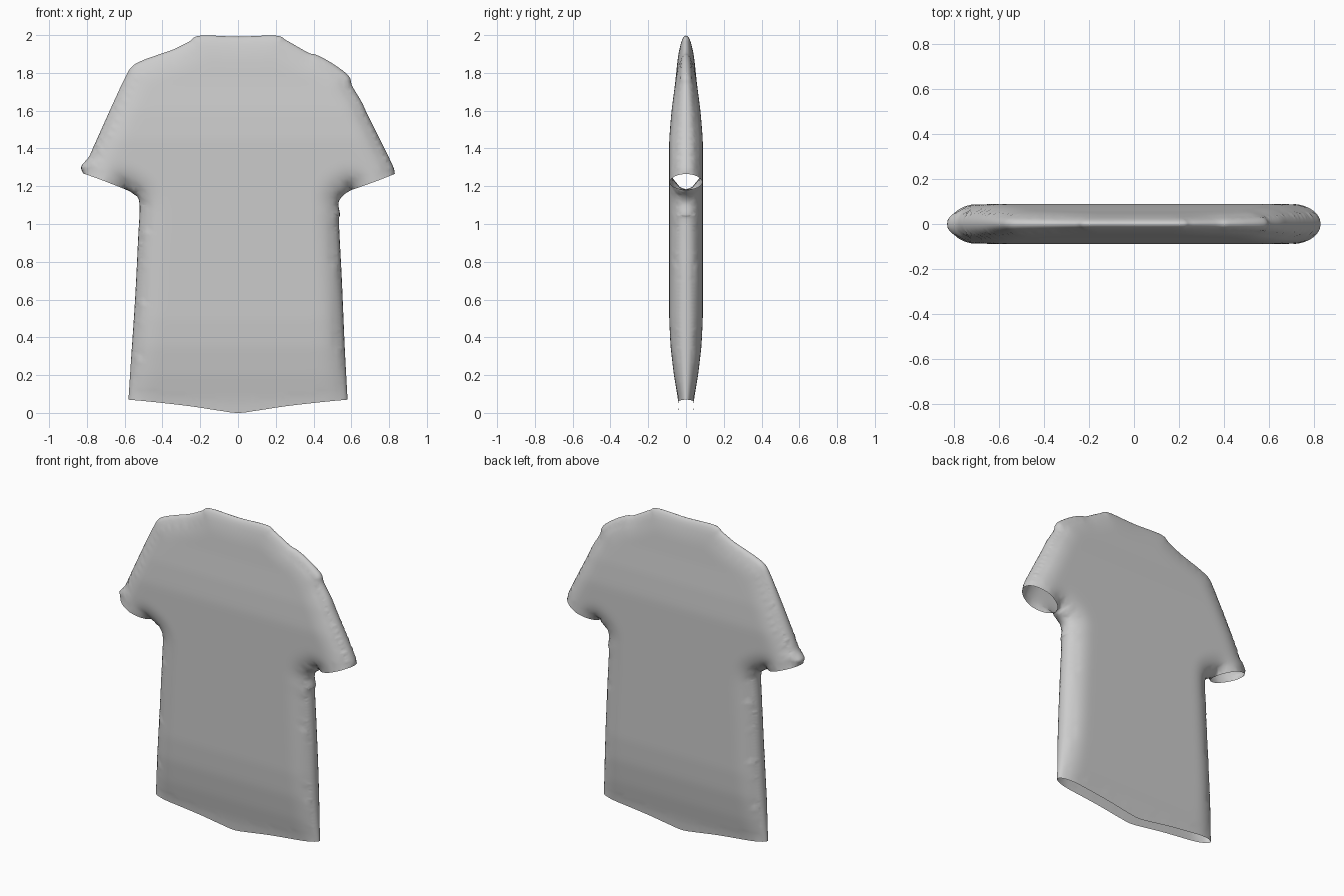
import bpy, bmesh, math
from mathutils import Vector, kdtree
from mathutils.geometry import delaunay_2d_cdt

if "Cube" in bpy.data.objects:
    bpy.data.objects.remove(bpy.data.objects["Cube"])

STEP = 0.01      # outline sampling
ROUND = 0.14     # distance over which the cloth rounds off at a seam
HALF = 0.089     # greatest half thickness

# Outline of the flat shirt (x, z), counter-clockwise
hem = [(-.58, .07), (-.45, .058), (-.25, .035), (-.1, .012), (0, 0),
       (.1, .012), (.25, .035), (.45, .058), (.58, .07)]
right_side = [(.58, .07), (.565, .35), (.55, .7), (.535, 1.0), (.54, 1.05), (.532, 1.11),
              (.555, 1.15), (.60, 1.18)]
right_cuff = [(.60, 1.18), (.72, 1.222), (.83, 1.265)]
top = [(.83, 1.265), (.825, 1.295), (.795, 1.36), (.765, 1.42), (.72, 1.51), (.685, 1.58),
       (.655, 1.645), (.605, 1.73), (.585, 1.785), (.5, 1.85), (.42, 1.893), (.37, 1.908),
       (.26, 1.97), (.2, 1.997), (0, 1.992), (-.2, 1.997), (-.26, 1.965), (-.34, 1.925),
       (-.42, 1.897), (-.5, 1.868), (-.56, 1.835), (-.6, 1.77), (-.67, 1.62), (-.76, 1.42),
       (-.79, 1.355), (-.83, 1.305), (-.82, 1.268)]
left_cuff = [(-.82, 1.268), (-.72, 1.232), (-.60, 1.185)]
left_side = [(-.60, 1.185), (-.555, 1.16), (-.522, 1.11), (-.53, .9), (-.545, .6),
             (-.565, .3), (-.58, .07)]

# Half thickness factor against height
TAPER = [(-1, .42), (0, .42), (.07, .47), (.2, .72), (.35, .92), (.5, 1), (1.45, 1),
         (1.6, .86), (1.75, .64), (1.9, .47), (2, .4), (3, .4)]


def smooth_path(pts):
    """Catmull-Rom samples along a path, leaving out the last point."""
    p = [Vector(q) for q in pts]
    p = [p[0]] + p + [p[-1]]
    out = []
    for a, b, c, d in zip(p, p[1:], p[2:], p[3:]):
        n = max(1, round((c - b).length / STEP))
        for i in range(n):
            t = i / n
            out.append(0.5 * (2 * b + (c - a) * t + (2 * a - 5 * b + 4 * c - d) * t * t
                              + (3 * b - a - 3 * c + d) * t ** 3))
    return out


def tree(pts):
    kd = kdtree.KDTree(len(pts))
    for i, p in enumerate(pts):
        kd.insert((p.x, 0, p.y), i)
    kd.balance()
    return kd


def taper(z):
    for (z0, a), (z1, b) in zip(TAPER, TAPER[1:]):
        if z <= z1:
            return a + (b - a) * (z - z0) / (z1 - z0)


outline, seam, is_seam = [], [], []
for path, sewn in ((hem, 0), (right_side, 1), (right_cuff, 0), (top, 1),
                   (left_cuff, 0), (left_side, 1)):
    s = smooth_path(path)
    outline += s
    is_seam += [sewn] * len(s)
    if sewn:
        seam += s + [Vector(path[-1])]
seam_tree, edge_tree = tree(seam), tree(outline)

# Interior points: close rows along the seams, then a regular grid
n = len(outline)
points = list(outline)
for i, p in enumerate(outline):
    if is_seam[i] and is_seam[i - 1] and is_seam[(i + 1) % n]:
        t = (outline[(i + 1) % n] - outline[i - 1]).normalized()
        for d in (.003, .01, .02):
            q = p + Vector((-t.y, t.x)) * d
            if edge_tree.find((q.x, 0, q.y))[2] > d * .8:
                points.append(q)
for i in range(-42, 43):
    for j in range(101):
        q = Vector((i * .02, j * .02))
        if edge_tree.find((q.x, 0, q.y))[2] > .026:
            points.append(q)
flat, _, tris, *_ = delaunay_2d_cdt(points, [], [list(range(n))], 1, 1e-5)

# Inflate the front panel
bm = bmesh.new()
verts = []
for p in flat:
    d = min(seam_tree.find((p.x, 0, p.y))[2] / ROUND, 1)
    y = HALF * math.sqrt(1 - (1 - d) ** 2) * taper(p.y)
    verts.append(bm.verts.new((p.x, -y, p.y)))
for f in tris:
    bm.faces.new([verts[i] for i in f])
bmesh.ops.delete(bm, geom=[v for v in bm.verts if not v.link_faces], context='VERTS')
for _ in range(3):
    inner = [v for v in bm.verts if not v.is_boundary and v.co.y < -.03]
    bmesh.ops.smooth_vert(bm, verts=inner, factor=.5, use_axis_y=True)
for f in bm.faces:
    f.smooth = True
mesh = bpy.data.meshes.new("shirt")
bm.to_mesh(mesh)
bm.free()
shirt = bpy.data.objects.new("shirt", mesh)
bpy.context.collection.objects.link(shirt)

# Back panel, sewn to the front at the seams
mirror = shirt.modifiers.new("back_panel", 'MIRROR')
mirror.use_axis = (False, True, False)
mirror.merge_threshold = .002
